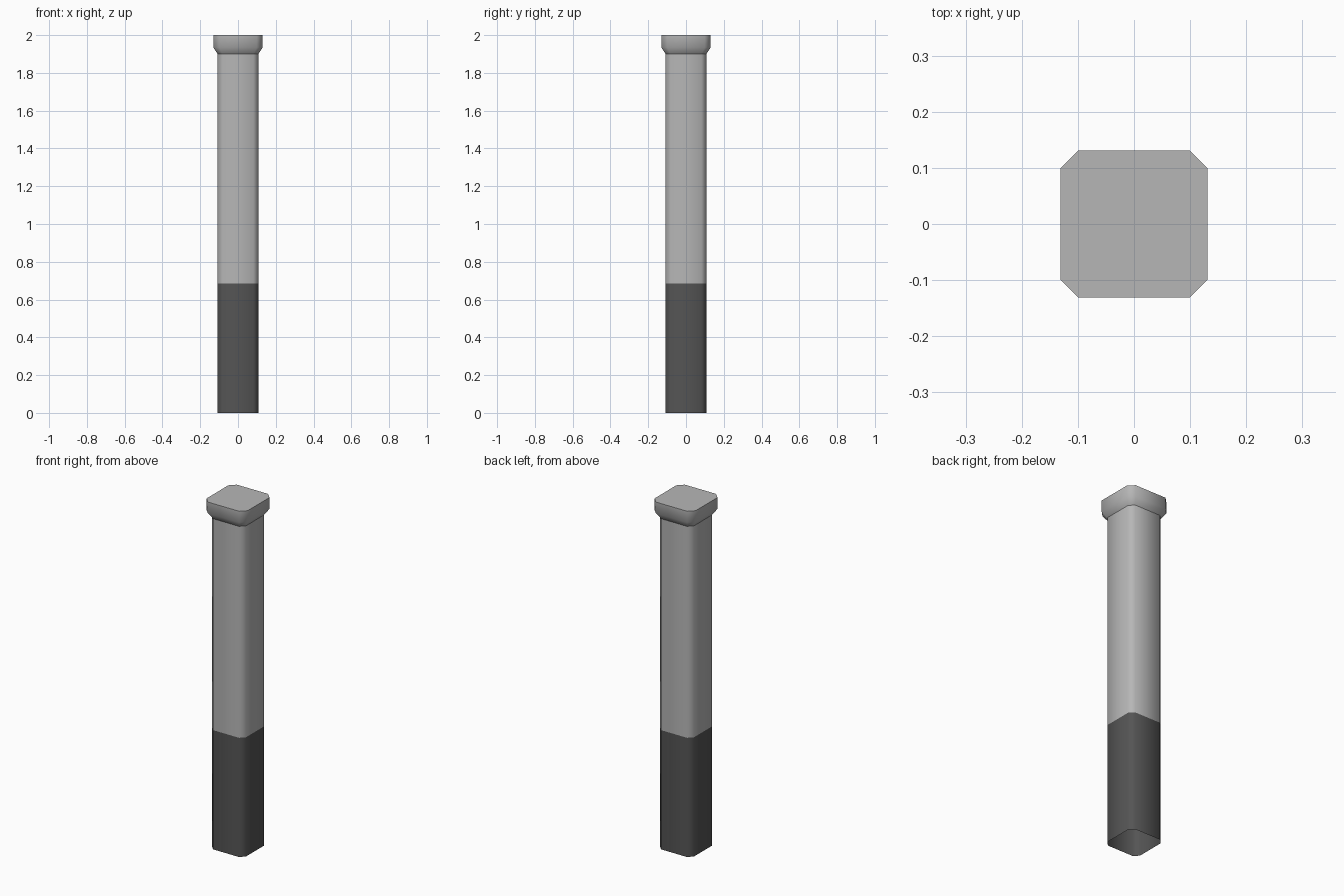
import bpy, bmesh, math

if "Cube" in bpy.data.objects:
    bpy.data.objects.remove(bpy.data.objects["Cube"], do_unlink=True)


def material(name, value):
    mat = bpy.data.materials.new(name)
    mat.use_nodes = True
    color = (value, value, value, 1)
    mat.diffuse_color = color
    mat.node_tree.nodes["Principled BSDF"].inputs["Base Color"].default_value = color
    return mat


def ring(bm, half, cut, z):
    """Square outline with chamfered corners, counter-clockwise."""
    verts = []
    for quarter in range(4):
        c, s = round(math.cos(quarter * math.pi / 2)), round(math.sin(quarter * math.pi / 2))
        for x, y in ((half, half - cut), (half - cut, half)):
            verts.append(bm.verts.new((x * c - y * s, x * s + y * c, z)))
    return verts


def loft(name, sections, mat, cap_top=False):
    """Skin a stack of (half width, corner cut, height) sections."""
    bm = bmesh.new()
    rings = [ring(bm, *section) for section in sections]
    for low, high in zip(rings, rings[1:]):
        for i in range(len(low)):
            j = (i + 1) % len(low)
            bm.faces.new((low[i], low[j], high[j], high[i]))
    if cap_top:
        bm.faces.new(rings[-1])
    mesh = bpy.data.meshes.new(name)
    bm.to_mesh(mesh)
    bm.free()
    mesh.materials.append(mat)
    obj = bpy.data.objects.new(name, mesh)
    bpy.context.collection.objects.link(obj)
    bpy.ops.object.select_all(action="DESELECT")
    obj.select_set(True)
    bpy.context.view_layer.objects.active = obj
    bpy.ops.object.shade_smooth_by_angle(angle=math.radians(55))
    return obj


light_grey = material("light grey", 0.47)
dark_grey = material("dark grey", 0.09)

HALF, CUT, SPLIT, NECK = 0.108, 0.026, 0.685, 1.9

# Post: dark hollow foot and light shaft
loft("post_foot", [(HALF, CUT, 0), (HALF, CUT, SPLIT)], dark_grey)
loft("post_shaft", [(HALF, CUT, SPLIT), (HALF, CUT, NECK)], light_grey)

# Cap: flares out of the shaft, flat on top
loft("post_cap", [(HALF, CUT, NECK), (0.131, 0.032, 1.935), (0.131, 0.032, 2)],
     light_grey, cap_top=True)
